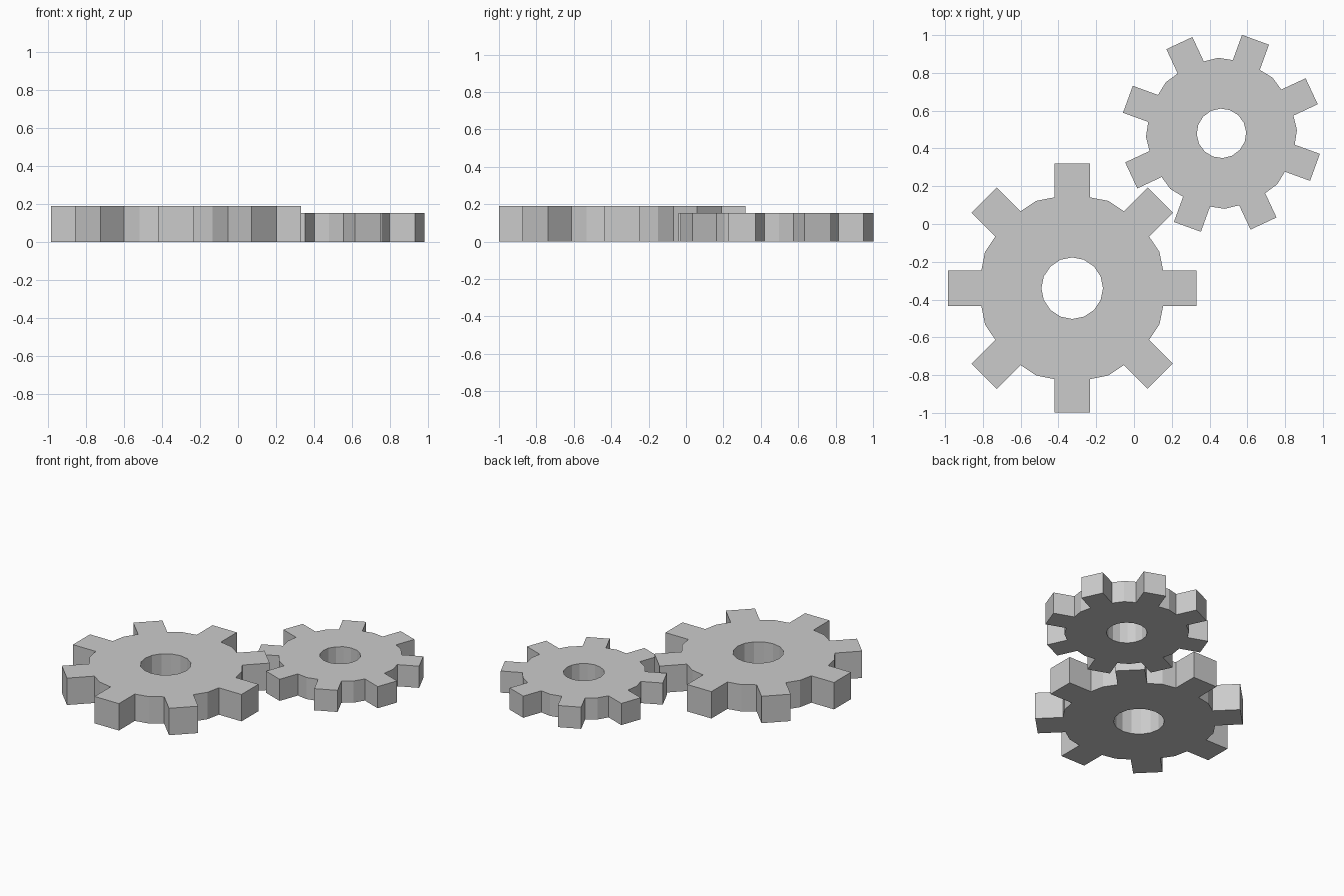
import bpy, bmesh
from math import sin, cos, tan, pi, radians
from mathutils import Vector

if "Cube" in bpy.data.objects:
    bpy.data.objects.remove(bpy.data.objects["Cube"])

TEETH = 8
STEP = pi / TEETH          # half the tooth pitch; rim and bore are 16-sided


def gear(name, centre, root, tip, bore, width, height, turn):
    bm = bmesh.new()
    h = width / 2
    foot = root - h * tan(STEP / 2)   # where the tooth flank meets the rim

    # One wedge per tooth: rim faces around the bore plus the square tooth
    for k in range(TEETH):
        a = turn + 2 * STEP * k

        def polar(r, t):
            return bm.verts.new((r * cos(a + t), r * sin(a + t), 0))

        def local(x, y):
            return bm.verts.new((x * cos(a) - y * sin(a), x * sin(a) + y * cos(a), 0))

        b0, b1, b2 = (polar(bore, t) for t in (-STEP, 0, STEP))
        g0, g1 = polar(root, -STEP), polar(root, STEP)
        f0, f1 = local(foot, -h), local(foot, h)
        t0, t1 = local(tip, -h), local(tip, h)
        for face in ((b0, g0, f0, b1), (b1, f0, f1), (f0, t0, t1, f1), (b1, f1, g1, b2)):
            bm.faces.new(face)
    bmesh.ops.remove_doubles(bm, verts=bm.verts, dist=1e-4)

    # Thicken the flat outline into a solid
    ext = bmesh.ops.extrude_face_region(bm, geom=bm.faces[:], use_keep_orig=True)
    top = [v for v in ext["geom"] if isinstance(v, bmesh.types.BMVert)]
    bmesh.ops.translate(bm, verts=top, vec=Vector((0, 0, height)))
    bmesh.ops.recalc_face_normals(bm, faces=bm.faces)

    mesh = bpy.data.meshes.new(name)
    bm.to_mesh(mesh)
    bm.free()
    obj = bpy.data.objects.new(name, mesh)
    obj.location = (*centre, 0)
    bpy.context.collection.objects.link(obj)
    return obj


gear("large_gear", (-0.327, -0.34), 0.50, 0.659, 0.163, 0.19, 0.19, 0)
gear("small_gear", (0.463, 0.48), 0.40, 0.527, 0.131, 0.152, 0.153, radians(-20))
